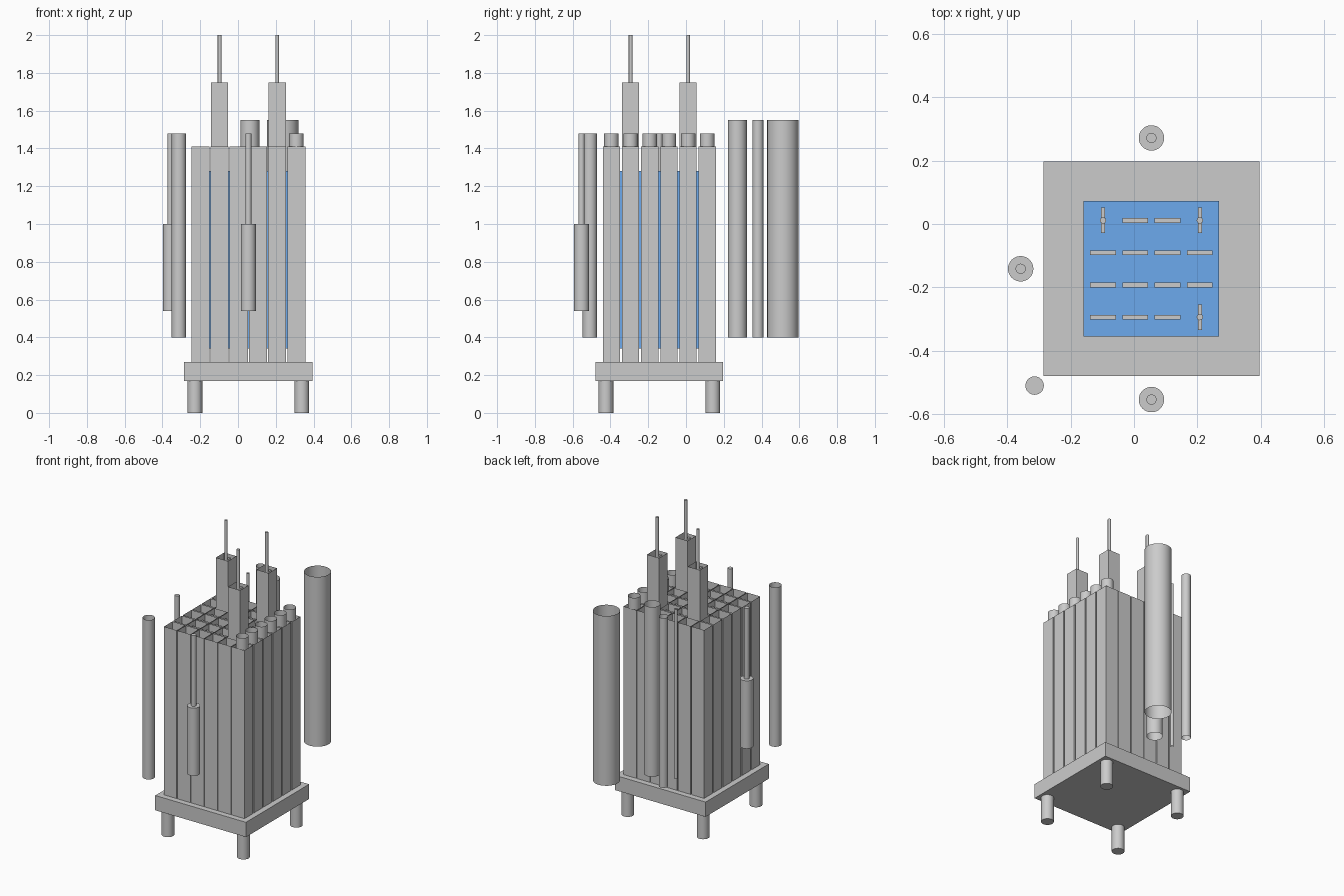
import bpy, bmesh
from mathutils import Matrix, Vector

if "Cube" in bpy.data.objects:
    bpy.data.objects.remove(bpy.data.objects["Cube"])

CX, CY = 0.055, -0.141            # centre of the core
PITCH = 0.1016
COLS = [CX + (i - 2.5) * PITCH for i in range(6)]
ROWS = [CY + (j - 2.5) * PITCH for j in range(6)]


def finish(name, bm, smooth=False):
    me = bpy.data.meshes.new(name)
    bm.to_mesh(me)
    bm.free()
    ob = bpy.data.objects.new(name, me)
    bpy.context.collection.objects.link(ob)
    if smooth:
        bpy.ops.object.select_all(action='DESELECT')
        ob.select_set(True)
        bpy.context.view_layer.objects.active = ob
        bpy.ops.object.shade_smooth_by_angle()
    return ob


def drop_caps(bm, top, bottom):
    gone = [f for f in bm.faces if (top and f.normal.z > 0.9) or (bottom and f.normal.z < -0.9)]
    bmesh.ops.delete(bm, geom=gone, context='FACES')


def box(name, x, y, z0, z1, sx, sy, open_top=False):
    bm = bmesh.new()
    bmesh.ops.create_cube(bm, size=1, matrix=Matrix.Translation((x, y, (z0 + z1) / 2))
                          @ Matrix.Diagonal((sx, sy, z1 - z0, 1)))
    bm.normal_update()
    drop_caps(bm, open_top, False)
    return finish(name, bm)


def cyl(name, x, y, z0, z1, r, hollow=False, segs=32):
    bm = bmesh.new()
    bmesh.ops.create_cone(bm, cap_ends=True, segments=segs, radius1=r, radius2=r, depth=z1 - z0,
                          matrix=Matrix.Translation((x, y, (z0 + z1) / 2)))
    bm.normal_update()
    drop_caps(bm, hollow, hollow)
    return finish(name, bm, True)


# Grid plate and its four legs
box("grid_plate", CX, CY, 0.17, 0.27, 0.68, 0.676)
for sx in (-1, 1):
    for sy in (-1, 1):
        cyl("support_leg", CX + sx * 0.283, CY + sy * 0.283, 0, 0.17, 0.039)

# Active region filling the inner 4 x 4 cells
active = box("active_region", CX, CY, 0.34, 1.28, 0.427, 0.428)
blue = bpy.data.materials.new("active_blue")
blue.diffuse_color = (0.15, 0.4, 0.85, 1)
blue.use_nodes = True
blue.node_tree.nodes["Principled BSDF"].inputs["Base Color"].default_value = blue.diffuse_color
active.data.materials.append(blue)

# Open-topped element cans, with handles on fuel and rods on control elements
CONTROL = {(1, 4), (4, 4), (4, 1)}
for i, x in enumerate(COLS):
    for j, y in enumerate(ROWS):
        inner = 1 <= i <= 4 and 1 <= j <= 4
        box("fuel_can" if inner else "reflector_can", x, y, 0.27, 1.41, 0.096, 0.091, True)
        if (i, j) in CONTROL:
            bm = bmesh.new()
            bmesh.ops.create_cube(bm, size=1, matrix=Matrix.Translation((x, y, 1.01))
                                  @ Matrix.Diagonal((0.091, 0.089, 1.48, 1)))
            bm.normal_update()
            drop_caps(bm, True, True)
            finish("control_can", bm)
            box("control_crossbar", x, y, 1.70, 1.73, 0.013, 0.08)
            cyl("control_rod", x, y, 1.70, 2.0, 0.01, segs=16)
        elif inner:
            box("fuel_handle", x, y, 1.36, 1.385, 0.081, 0.015)
        if i == 5:
            cyl("irradiation_tube", x, y, 0.4, 1.48, 0.038, True)

# Free-standing tubes around the core
for x, y, r in ((0.063, 0.272, 0.05), (-0.098, 0.381, 0.029),
                (0.237, 0.513, 0.083), (-0.098, 0.247, 0.01)):
    cyl("beam_tube", x, y, 0.4, 1.55, r, True)
cyl("sample_tube", -0.313, -0.509, 0.4, 1.48, 0.038, True)
cyl("sample_capsule", -0.313, -0.509, 0.6, 0.9, 0.029)

# Detectors hanging on stems
for x, y in ((CX, CY - 0.412), (CX, CY + 0.412), (CX - 0.412, CY)):
    cyl("detector_body", x, y, 0.54, 1.0, 0.04)
    cyl("detector_stem", x, y, 1.0, 1.48, 0.016, segs=24)
